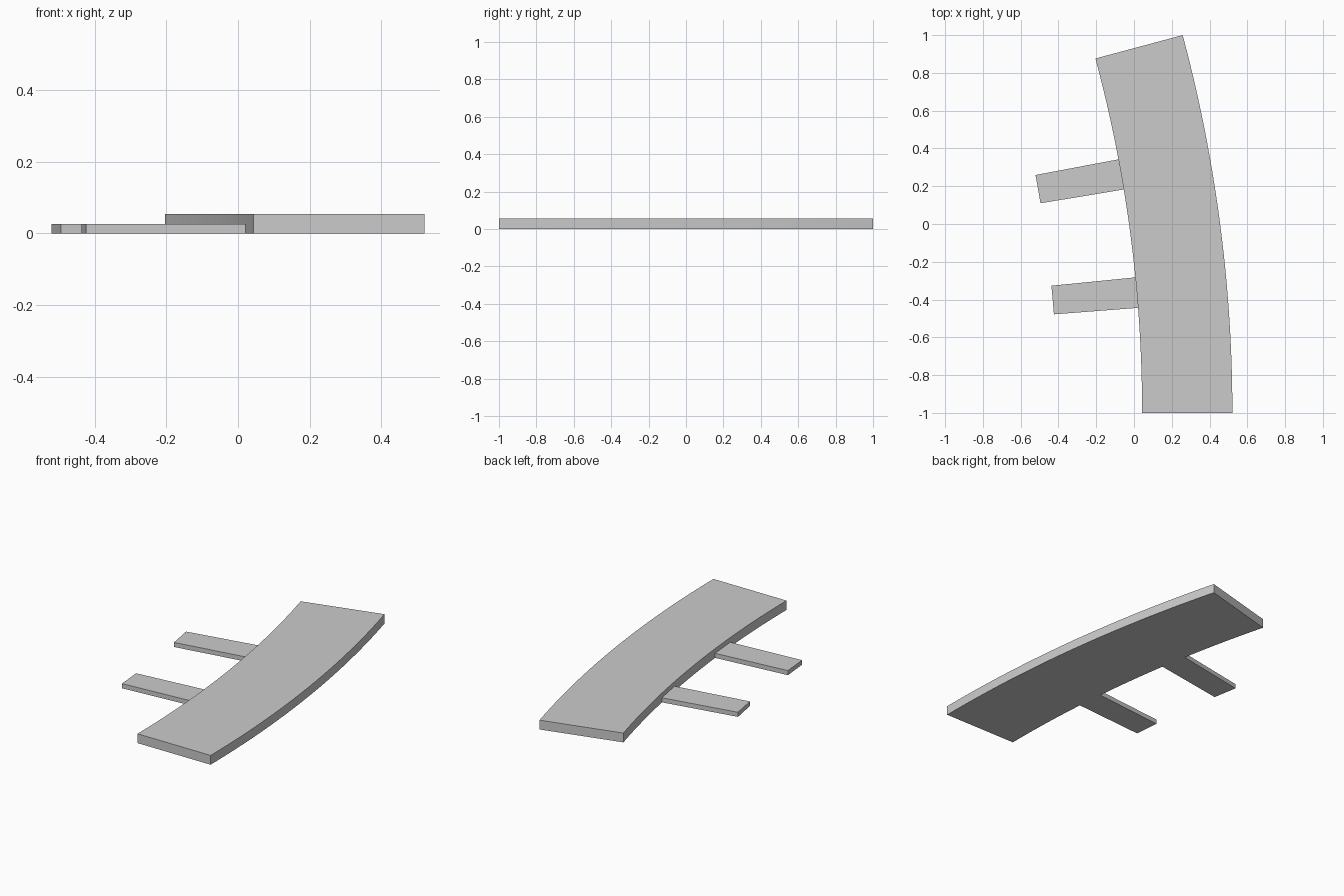
import bpy, bmesh, math

if "Cube" in bpy.data.objects:
    bpy.data.objects.remove(bpy.data.objects["Cube"])

CENTRE = (-7.206, -1.0)      # shared centre of all arcs
R_TAB, R_IN, R_OUT = 6.802, 7.249, 7.727

grey = bpy.data.materials.new("plain grey")
grey.diffuse_color = (0.6, 0.6, 0.6, 1)
grey.use_nodes = True
grey.node_tree.nodes["Principled BSDF"].inputs["Base Color"].default_value = grey.diffuse_color


def sector(name, r0, r1, a0, a1, height, steps):
    """Extruded slice of a ring between two radii and two angles (degrees)."""
    bm = bmesh.new()

    def arc(r):
        angles = [math.radians(a0 + (a1 - a0) * i / steps) for i in range(steps + 1)]
        return [bm.verts.new((CENTRE[0] + r * math.cos(a), CENTRE[1] + r * math.sin(a), 0))
                for a in angles]

    inner, outer = arc(r0), arc(r1)
    faces = [bm.faces.new((inner[i], outer[i], outer[i + 1], inner[i + 1]))
             for i in range(steps)]
    top = bmesh.ops.extrude_face_region(bm, geom=faces)["geom"]
    bmesh.ops.translate(bm, vec=(0, 0, height),
                        verts=[g for g in top if isinstance(g, bmesh.types.BMVert)])
    bmesh.ops.recalc_face_normals(bm, faces=bm.faces)
    mesh = bpy.data.meshes.new(name)
    bm.to_mesh(mesh)
    bm.free()
    mesh.materials.append(grey)
    obj = bpy.data.objects.new(name, mesh)
    bpy.context.collection.objects.link(obj)
    bpy.context.view_layer.objects.active = obj
    obj.select_set(True)
    bpy.ops.object.shade_smooth_by_angle()
    obj.select_set(False)


# Curved main slab
sector("curved_slab", R_IN, R_OUT, 0, 15, 0.055, 24)

# Thin side tabs butting against the inner edge
for name, start in (("front_tab", 4.40), ("back_tab", 9.39)):
    sector(name, R_TAB, R_IN, start, start + 1.28, 0.027, 2)
